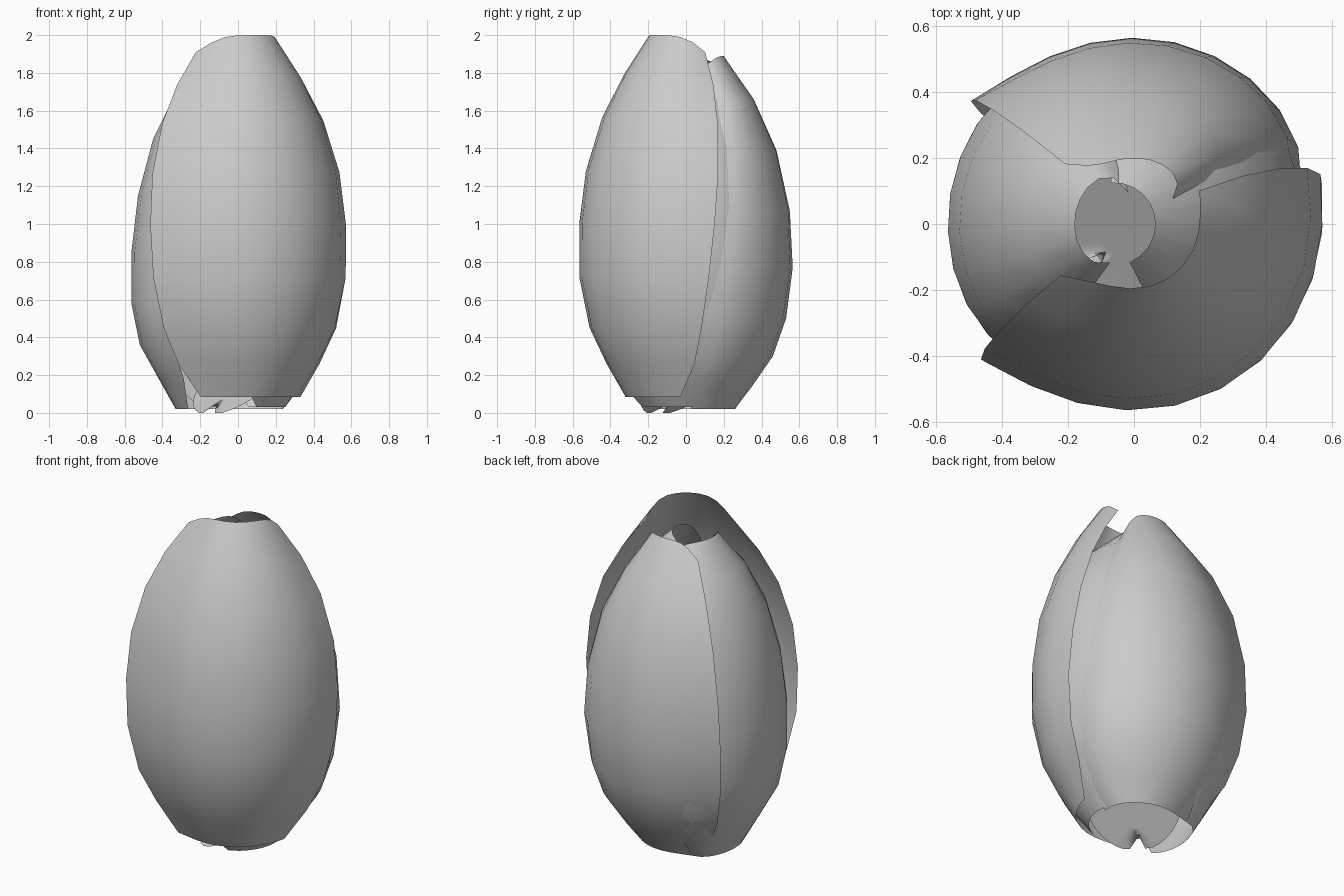
import bpy, bmesh
from math import sin, cos, radians

cube = bpy.data.objects.get("Cube")
if cube:
    bpy.data.objects.remove(cube, do_unlink=True)

grey = bpy.data.materials.new("petal_grey")
grey.use_nodes = True
color = (0.6, 0.6, 0.6, 1)
grey.diffuse_color = color
grey.node_tree.nodes["Principled BSDF"].inputs["Base Color"].default_value = color

# Petal outlines as radius and height, from base to tip
FRONT = [(0.32, 0.085), (0.42, 0.26), (0.51, 0.45), (0.565, 0.72), (0.565, 1.0),
         (0.53, 1.28), (0.445, 1.56), (0.33, 1.79), (0.195, 2.0)]
BACK = [(0.26, 0.02), (0.35, 0.14), (0.46, 0.3), (0.53, 0.5), (0.565, 0.77),
        (0.55, 1.07), (0.48, 1.39), (0.36, 1.66), (0.2, 1.89)]
LEFT = [(0.33, 0.02), (0.42, 0.18), (0.52, 0.36), (0.565, 0.58), (0.565, 0.85),
        (0.53, 1.15), (0.45, 1.45), (0.33, 1.69), (0.18, 1.87)]
INNER = [(0.25, 0.03), (0.34, 0.15), (0.44, 0.32), (0.5, 0.5), (0.54, 0.77),
         (0.525, 1.07), (0.45, 1.39), (0.32, 1.66), (0.125, 1.87)]
COLS = 10


def mix(a, b, t):
    return a + (b - a) * t


def add_mesh(name, bm):
    mesh = bpy.data.meshes.new(name)
    bm.to_mesh(mesh)
    bm.free()
    mesh.materials.append(grey)
    for p in mesh.polygons:
        p.use_smooth = True
    obj = bpy.data.objects.new(name, mesh)
    bpy.context.collection.objects.link(obj)


def add_grid(bm, rows):
    for lo, hi in zip(rows, rows[1:]):
        for a, b, c, d in zip(lo, lo[1:], hi[1:], hi):
            bm.faces.new((a, b, c, d))


def petal(name, profile, start, end, flare=(0, 0), inset=0.8, tip_shift=0.0):
    """Curved sheet; start and end give each edge's angle at the base and the tip."""
    bm = bmesh.new()
    rows = []
    for j, (r, height) in enumerate(profile):
        t = j / (len(profile) - 1)
        width = inset if j == 0 else 1.0
        row = []
        for i in range(COLS + 1):
            u = 2 * i / COLS - 1
            first, last = mix(*start, t), mix(*end, t)
            a = radians(mix(first, last, (u * width + 1) / 2))
            rad = r + flare[u > 0] * (0.6 + 0.8 * t) * abs(u) ** 5
            z = height - 0.09 * t ** 4 * abs(u) ** 4
            row.append(bm.verts.new((rad * cos(a) + tip_shift * t ** 6, rad * sin(a), z)))
        rows.append(row)
    add_grid(bm, rows)
    add_mesh(name, bm)


# Overlapping petals, outermost first
petal("front_petal", FRONT, (-132, -145), (3, 27), (0.055, 0.02), inset=0.88)
petal("back_petal", BACK, (-8, 32), (147, 139), (-0.045, 0.055))
petal("left_petal", LEFT, (122, 100), (222, 238), (-0.06, -0.03))
petal("inner_petal", INNER, (-85, -68), (95, 95), tip_shift=-0.06)

# Tilted inner leaf closing the base, with two lobes at its low side
bm = bmesh.new()
SIDES = 32
rows = []
for ring in (1.0, 0.75, 0.5, 0.25):
    row = []
    for i in range(SIDES):
        a = radians(360 * i / SIDES)
        slope = cos(a - radians(45))
        notch = 0.1 if ring == 1 and i == SIDES * 5 // 8 else 0
        r = (0.27 + 0.05 * slope - notch) * ring
        z = max(0.0, 0.165 + 0.8 * r * slope)
        row.append(bm.verts.new((r * cos(a), r * sin(a), z)))
    rows.append(row + row[:1])
add_grid(bm, rows)
bm.faces.new(rows[-1][:-1])
add_mesh("base_leaf", bm)
